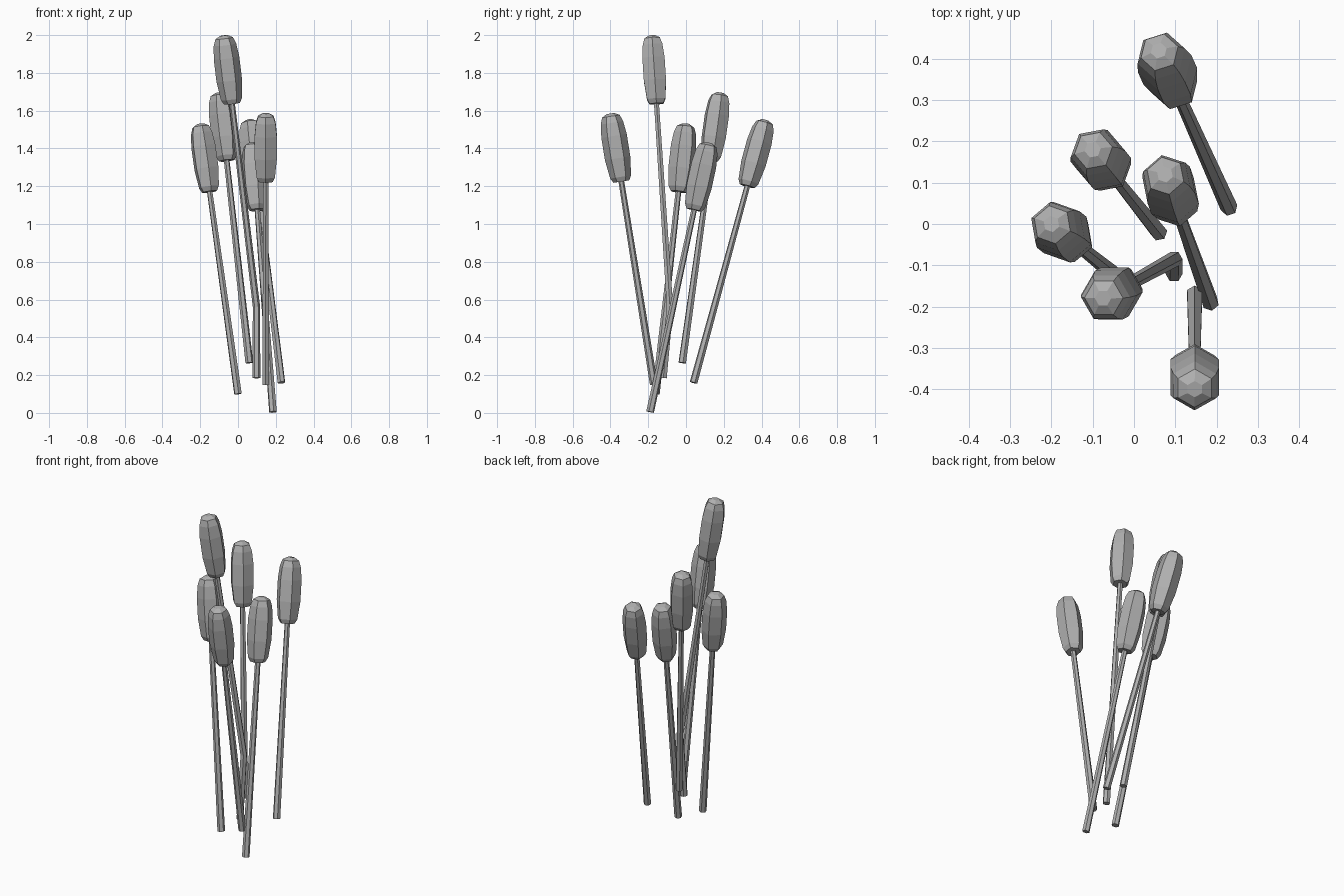
import bpy
import bmesh
from math import radians, cos, sin
from mathutils import Vector

cube = bpy.data.objects.get("Cube")
if cube:
    bpy.data.objects.remove(cube, do_unlink=True)

grey = bpy.data.materials.new("plain grey")
grey.use_nodes = True
grey.diffuse_color = (0.43, 0.43, 0.43, 1)
grey.node_tree.nodes["Principled BSDF"].inputs["Base Color"].default_value = (0.43, 0.43, 0.43, 1)

SIDES = 6
# Head profile: distance down from the tip, radius
HEAD = [(0, 0.02), (0.015, 0.047), (0.05, 0.06), (0.12, 0.068),
        (0.24, 0.068), (0.34, 0.056), (0.365, 0.042)]
HEAD_LENGTH = HEAD[-1][0]


def tube(name, rings, turn):
    """Six-sided closed tube through (centre, axis, radius) rings."""
    bm = bmesh.new()
    loops = []
    for centre, axis, radius in rings:
        u = Vector((cos(turn), sin(turn), 0))
        u = (u - axis * u.dot(axis)).normalized()
        v = axis.cross(u)
        step = radians(360 / SIDES)
        loops.append([bm.verts.new(centre + radius * (u * cos(i * step) + v * sin(i * step)))
                      for i in range(SIDES)])
    for a, b in zip(loops, loops[1:]):
        for i in range(SIDES):
            j = (i + 1) % SIDES
            bm.faces.new((a[i], a[j], b[j], b[i]))
    bm.faces.new(loops[0])
    bm.faces.new(loops[-1])
    bmesh.ops.recalc_face_normals(bm, faces=bm.faces)
    mesh = bpy.data.meshes.new(name)
    bm.to_mesh(mesh)
    bm.free()
    mesh.materials.append(grey)
    obj = bpy.data.objects.new(name, mesh)
    bpy.context.collection.objects.link(obj)


def cattail(number, path, tip, turn):
    """Thin tapering stem along path, carrying a seed head that ends at tip."""
    path = [Vector(p) for p in path]
    tip = Vector(tip)
    axis = (tip - path[-1]).normalized()
    turn = radians(turn)
    points = path + [tip - axis * (HEAD_LENGTH - 0.03)]
    rings = []
    for i, p in enumerate(points):
        before, after = points[max(i - 1, 0)], points[min(i + 1, len(points) - 1)]
        t = (p.z - points[0].z) / (points[-1].z - points[0].z)
        rings.append((p, (after - before).normalized(), 0.021 - 0.006 * t))
    tube(f"stem_{number}", rings, turn)
    tube(f"seed_head_{number}", [(tip - axis * d, axis, r) for d, r in HEAD], turn)


# Stem path from the base up, head tip, turn of the six sides
PLANTS = [
    ([(0.23, 0.04, 0.16)], (0.06, 0.42, 1.55), 17),
    ([(0.06, -0.02, 0.265)], (-0.10, 0.18, 1.695), 10),
    ([(0.185, -0.19, 0.005)], (0.075, 0.12, 1.43), 42),
    ([(0.0, -0.16, 0.1)], (-0.20, 0.0, 1.53), 40),
    ([(0.097, -0.12, 0.185), (0.098, -0.085, 0.56)], (-0.075, -0.18, 1.998), 0),
    ([(0.147, -0.17, 0.15)], (0.147, -0.40, 1.585), 30),
]
for number, plant in enumerate(PLANTS, 1):
    cattail(number, *plant)
